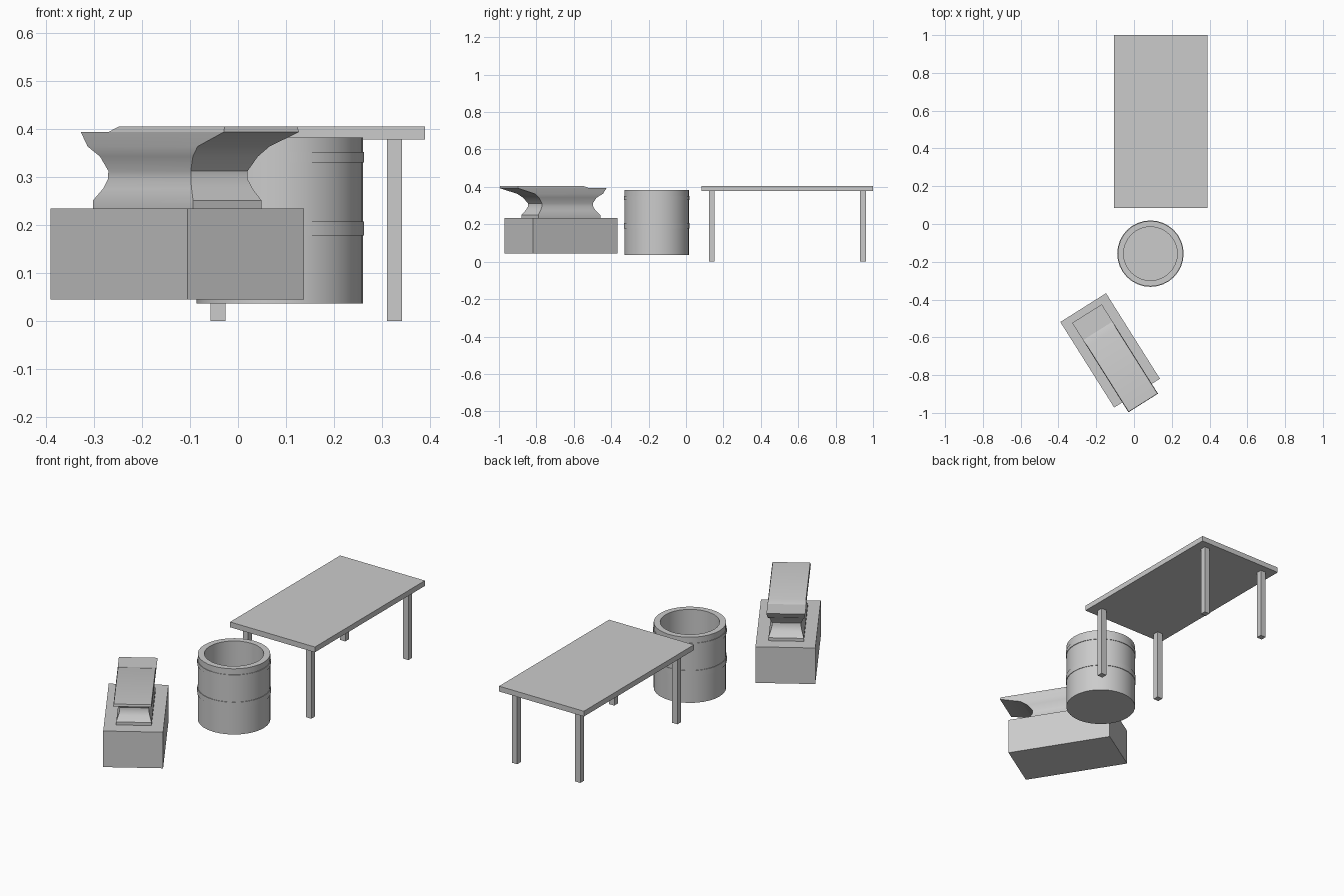
import bpy, bmesh, math
from mathutils import Matrix

if "Cube" in bpy.data.objects:
    bpy.data.objects.remove(bpy.data.objects["Cube"])

grey = bpy.data.materials.new("plain_grey")
grey.use_nodes = True
grey.diffuse_color = (0.6, 0.6, 0.6, 1)
grey.node_tree.nodes["Principled BSDF"].inputs["Base Color"].default_value = (0.6, 0.6, 0.6, 1)


def finish(name, bm, location=(0, 0, 0), angle=0, smooth=False):
    bmesh.ops.recalc_face_normals(bm, faces=bm.faces)
    mesh = bpy.data.meshes.new(name)
    bm.to_mesh(mesh)
    bm.free()
    mesh.materials.append(grey)
    obj = bpy.data.objects.new(name, mesh)
    bpy.context.collection.objects.link(obj)
    obj.location = location
    obj.rotation_euler.z = angle
    if smooth:
        bpy.ops.object.select_all(action="DESELECT")
        obj.select_set(True)
        bpy.context.view_layer.objects.active = obj
        bpy.ops.object.shade_smooth_by_angle(angle=math.radians(30))
    return obj


def box(name, center, size, angle=0):
    bm = bmesh.new()
    bmesh.ops.create_cube(bm, size=1, matrix=Matrix.Diagonal((*size, 1)))
    return finish(name, bm, center, angle)


def stack(name, levels, location, angle):
    """Loft rectangles, each given as (z, back end, front end, half width)."""
    bm = bmesh.new()
    loops = [[bm.verts.new(p) for p in ((a, -w, z), (b, -w, z), (b, w, z), (a, w, z))]
             for z, a, b, w in levels]
    for low, high in zip(loops, loops[1:]):
        for i in range(4):
            j = (i + 1) % 4
            bm.faces.new((low[i], low[j], high[j], high[i]))
    bm.faces.new(loops[0])
    bm.faces.new(loops[-1])
    return finish(name, bm, location, angle, smooth=True)


def lathe(name, profile, location, closed=False, sides=32):
    bm = bmesh.new()
    verts = [bm.verts.new((r, 0, z)) for r, z in profile]
    pairs = list(zip(verts, verts[1:]))
    if closed:
        pairs.append((verts[-1], verts[0]))
    edges = [bm.edges.new(p) for p in pairs]
    bmesh.ops.spin(bm, geom=verts + edges, axis=(0, 0, 1), cent=(0, 0, 0),
                   angle=math.tau, steps=sides)
    bmesh.ops.remove_doubles(bm, verts=bm.verts, dist=0.0005)
    return finish(name, bm, location, smooth=True)


# Table
TABLE_X, TABLE_Y = 0.142, 0.542
box("table_top", (TABLE_X, TABLE_Y, 0.391), (0.494, 0.916, 0.028))
for side, sx in (("right", -1), ("left", 1)):
    for end, sy in (("front", -1), ("back", 1)):
        box(f"table_leg_{end}_{side}",
            (TABLE_X + sx * 0.184, TABLE_Y + sy * 0.404, 0.189), (0.031, 0.031, 0.378))

# Open barrel with two thin hoops
BARREL = (0.087, -0.157, 0)
lathe("barrel", [(0, 0.036), (0.173, 0.036), (0.173, 0.382),
                 (0.142, 0.382), (0.142, 0.066), (0, 0.066)], BARREL)
for name, low, high in (("lower_hoop", 0.178, 0.207), ("upper_hoop", 0.33, 0.351)):
    lathe(name, [(0.17, low), (0.1758, low), (0.1758, high), (0.17, high)], BARREL, closed=True)

# Anvil on its block, turned at an angle
ANVIL, TURN = (-0.1265, -0.669, 0), math.radians(-57.8)
box("anvil_block", (ANVIL[0], ANVIL[1], 0.139), (0.535, 0.286, 0.19), TURN)
stack("anvil_body", [
    (0.234, -0.196, 0.196, 0.0845),
    (0.250, -0.196, 0.196, 0.0845),
    (0.275, -0.171, 0.175, 0.075),
    (0.295, -0.160, 0.164, 0.070),
    (0.312, -0.158, 0.164, 0.070),
    (0.342, -0.175, 0.188, 0.080),
    (0.363, -0.210, 0.220, 0.0885),
    (0.393, -0.230, 0.329, 0.0925)], ANVIL, TURN)
stack("anvil_face", [
    (0.393, -0.122, 0.329, 0.0925),
    (0.405, -0.085, 0.327, 0.0895)], ANVIL, TURN)
